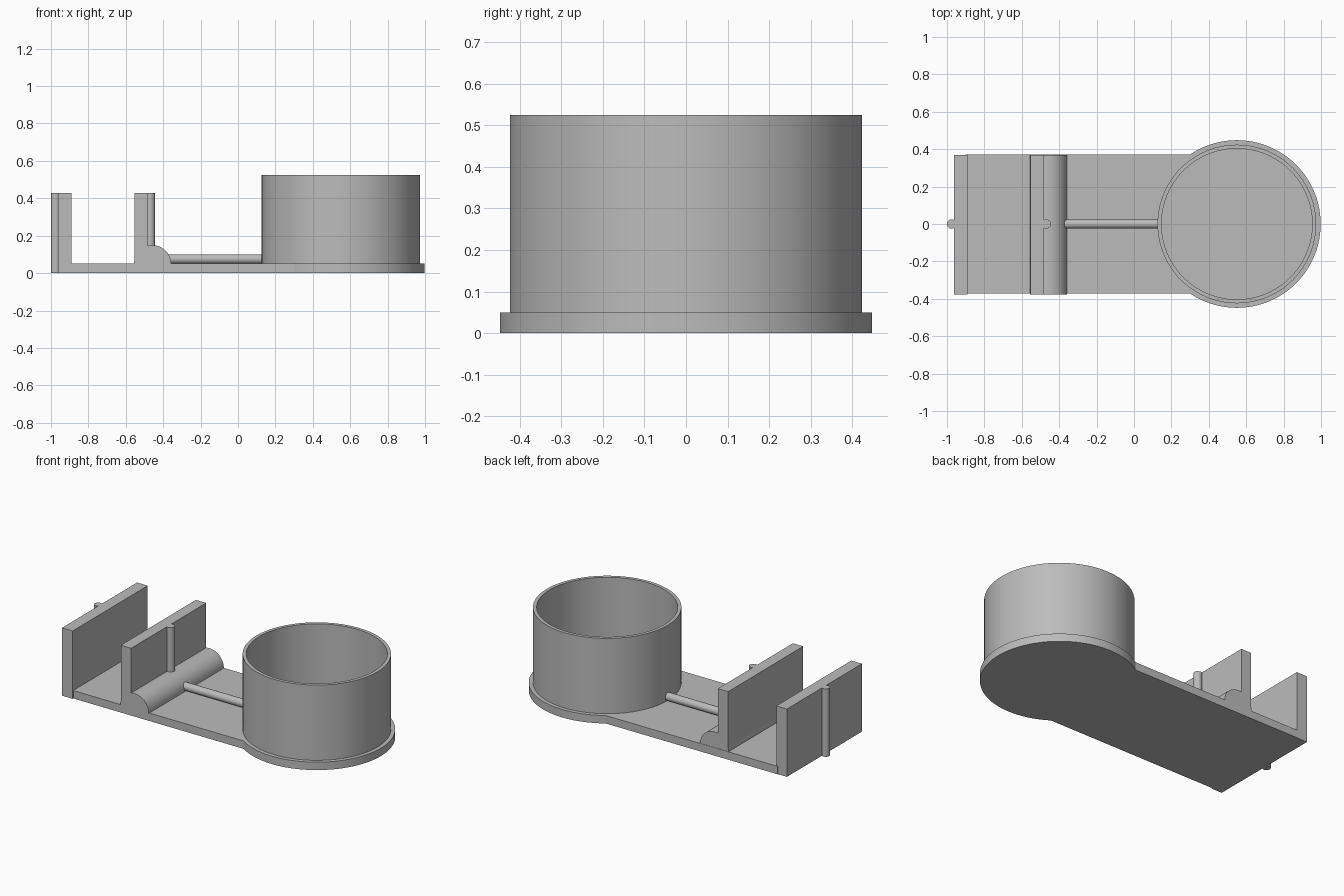
import bpy, bmesh, math
from mathutils import Matrix

if "Cube" in bpy.data.objects:
    bpy.data.objects.remove(bpy.data.objects["Cube"])

# One plain grey for the whole piece
grey = bpy.data.materials.new("plain_grey")
grey.use_nodes = True
COLOUR = (0.5, 0.5, 0.5, 1)
grey.diffuse_color = COLOUR
grey.node_tree.nodes["Principled BSDF"].inputs["Base Color"].default_value = COLOUR

CUP_X = 0.55
FLOOR = 0.05
WALL_Y = -0.004  # walls sit slightly off the plate's centre line


def finish(name, bm):
    bmesh.ops.recalc_face_normals(bm, faces=bm.faces)
    mesh = bpy.data.meshes.new(name)
    bm.to_mesh(mesh)
    bm.free()
    mesh.materials.append(grey)
    obj = bpy.data.objects.new(name, mesh)
    bpy.context.collection.objects.link(obj)
    bpy.ops.object.select_all(action="DESELECT")
    bpy.context.view_layer.objects.active = obj
    obj.select_set(True)
    bpy.ops.object.shade_smooth_by_angle(angle=math.radians(30))
    return obj


def prism(name, outline, depth, matrix=Matrix()):
    """Extrude a flat outline along its local z, then place it."""
    bm = bmesh.new()
    face = bm.faces.new([bm.verts.new((x, y, 0)) for x, y in outline])
    top = bmesh.ops.extrude_face_region(bm, geom=[face])["geom"]
    verts = [v for v in top if isinstance(v, bmesh.types.BMVert)]
    bmesh.ops.translate(bm, vec=(0, 0, depth), verts=verts)
    bm.transform(matrix)
    return finish(name, bm)


def arc(cx, cy, r, start, end, steps):
    return [(cx + r * math.cos(start + (end - start) * i / steps),
             cy + r * math.sin(start + (end - start) * i / steps))
            for i in range(steps + 1)]


def circle(cx, cy, r, steps=32):
    return arc(cx, cy, r, 0, math.tau, steps)[:-1]


# Base: rectangular plate running into a round foot
half_w, foot_r = 0.372, 0.448
join = math.pi - math.asin(half_w / foot_r)
outline = [(-0.9, half_w), (-0.9, -half_w)] + arc(CUP_X, 0, foot_r, -join, join, 96)
prism("base_plate", outline, FLOOR)

# Open cup: rectangular ring section swept around its axis
bm = bmesh.new()
section = [(0.403, FLOOR), (0.424, FLOOR), (0.424, 0.525), (0.403, 0.525)]
ring = [bm.verts.new((r, 0, z)) for r, z in section]
edges = [bm.edges.new((ring[i], ring[(i + 1) % 4])) for i in range(4)]
bmesh.ops.spin(bm, geom=ring + edges, cent=(0, 0, 0), axis=(0, 0, 1),
               angle=math.tau, steps=96, use_merge=True)
bmesh.ops.remove_doubles(bm, verts=bm.verts, dist=0.0001)
bm.transform(Matrix.Translation((CUP_X, 0, 0)))
finish("cup_wall", bm)

# Two upright walls, each with a round rib standing out of one face
wall_half, wall_top = 0.374, 0.428
for name, x0, x1, bottom, rib_x in (("outer", -0.963, -0.889, 0, -0.975),
                                    ("inner", -0.553, -0.481, FLOOR, -0.469)):
    y0, y1 = WALL_Y - wall_half, WALL_Y + wall_half
    height = wall_top - bottom
    lift = Matrix.Translation((0, 0, bottom))
    prism(name + "_wall", [(x0, y0), (x1, y0), (x1, y1), (x0, y1)], height, lift)
    prism(name + "_wall_rib", circle(rib_x, 0, 0.025), height, lift)

# Half-round bulge along the foot of the inner wall
across = Matrix.Translation((-0.457, WALL_Y + wall_half, FLOOR)) @ Matrix.Rotation(math.pi / 2, 4, "X")
prism("wall_foot_bulge", arc(0, 0, 0.099, 0, math.pi, 32), 2 * wall_half, across)

# Round rod linking the bulge and the cup
rod_start, rod_end = -0.4, 0.14
along = Matrix.Translation((rod_start, 0, 0.075)) @ Matrix.Rotation(math.pi / 2, 4, "Y")
prism("link_rod", circle(0, 0, 0.025), rod_end - rod_start, along)
